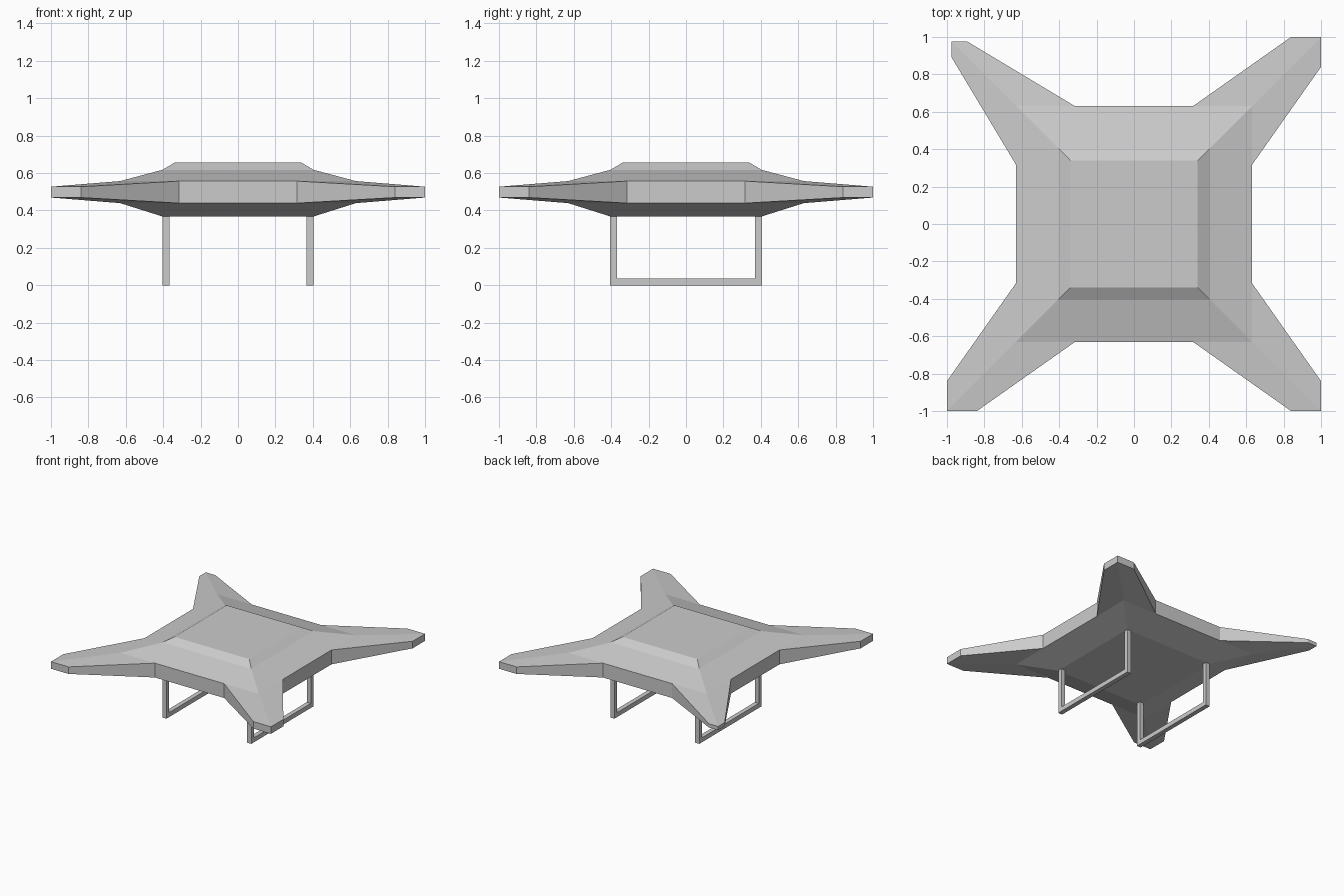
import bpy, bmesh
from mathutils import Vector, Matrix
from math import pi

if "Cube" in bpy.data.objects:
    bpy.data.objects.remove(bpy.data.objects["Cube"])


def finish(bm, name):
    bmesh.ops.recalc_face_normals(bm, faces=bm.faces)
    me = bpy.data.meshes.new(name)
    bm.to_mesh(me)
    bm.free()
    ob = bpy.data.objects.new(name, me)
    bpy.context.collection.objects.link(ob)
    return ob


# Body: one corner of the four-armed hull, repeated by quarter turns
CORNER = {'a': (.63, .315), 'b': (1, .84), 'c': (1, 1), 'd': (.84, 1),
          'e': (.315, .63), 'f': (.63, .63), 'g': (.405, .405)}
MID = 0.498
TIP = Vector((.947, .947, MID))

bm = bmesh.new()


def layer(side, deck):
    """Four corners of the upper (side=1) or lower (side=-1) skin."""
    corners = []
    for k in range(4):
        turn = Matrix.Rotation(k * pi / 2, 3, 'Z')
        pts = {}
        for key, (x, y) in CORNER.items():
            half = .029 if key in 'bcd' else .059
            p = Vector((x, y, deck if key == 'g' else MID + side * half))
            if k == 1 and key in 'bcd':      # back left tip is smaller
                p = TIP + (p - TIP) * .53
            pts[key] = bm.verts.new(turn @ p)
        corners.append(pts)
    for k, p in enumerate(corners):
        q = corners[(k + 1) % 4]
        bm.faces.new([p[i] for i in 'abcf'])
        bm.faces.new([p[i] for i in 'fcde'])
        bm.faces.new([p['g'], p['f'], p['e'], q['a'], q['f'], q['g']])
    return corners


top, bottom = layer(1, .617), layer(-1, .368)

# Side walls round the outline
rims = [[c[i] for c in s for i in 'abcde'] for s in (top, bottom)]
for i in range(20):
    j = (i + 1) % 20
    bm.faces.new([rims[0][i], rims[0][j], rims[1][j], rims[1][i]])

# Flat belly and raised bevelled lid
bm.faces.new([c['g'] for c in bottom])
lid = [bm.verts.new((x * .34, y * .34, .655))
       for x, y in ((1, 1), (-1, 1), (-1, -1), (1, -1))]
bm.faces.new(lid)
for k in range(4):
    j = (k + 1) % 4
    bm.faces.new([top[k]['g'], top[j]['g'], lid[j], lid[k]])
finish(bm, "drone_body")


# Landing skids: U-shaped square-section frames
def skid(name, x):
    w, h, t = .405, .37, .037
    prof = [(-w, 0), (w, 0), (w, h), (w - t, h),
            (w - t, t), (t - w, t), (t - w, h), (-w, h)]
    b = bmesh.new()
    left, right = ([b.verts.new((x + s * t / 2, y, z)) for y, z in prof]
                   for s in (-1, 1))
    for i in range(8):
        j = (i + 1) % 8
        b.faces.new([left[i], left[j], right[j], right[i]])
    for s in (left, right):
        for ids in ((0, 5, 6, 7), (0, 1, 4, 5), (1, 2, 3, 4)):
            b.faces.new([s[i] for i in ids])
    finish(b, name)


skid("left_skid", -.386)
skid("right_skid", .386)
